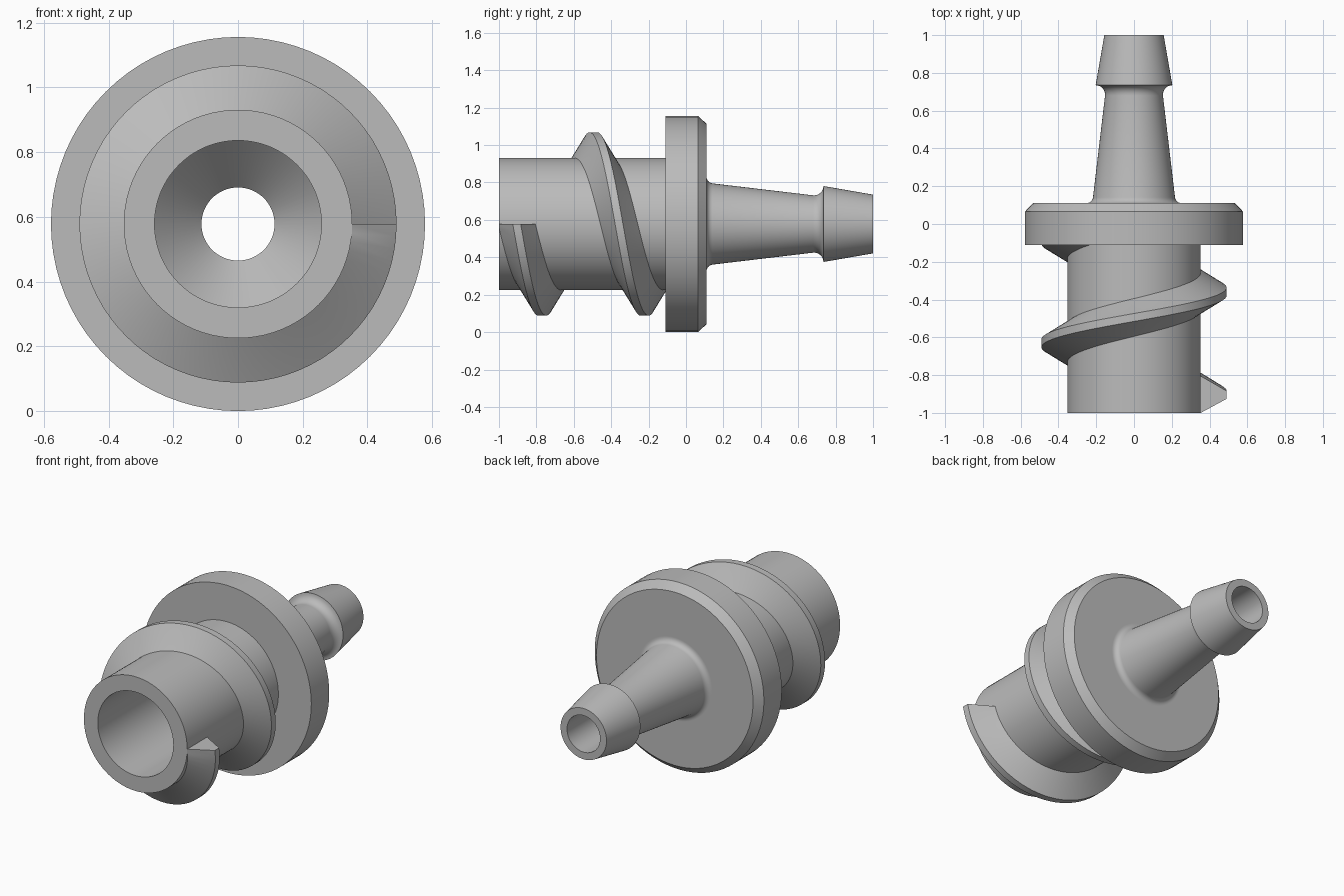
import bpy, bmesh
from math import sin, cos, pi, radians

SEGMENTS = 80
AXIS_Z = 0.578

if "Cube" in bpy.data.objects:
    bpy.data.objects.remove(bpy.data.objects["Cube"], do_unlink=True)

grey = bpy.data.materials.new("plain grey")
grey.use_nodes = True
colour = (0.5, 0.5, 0.5, 1)
grey.diffuse_color = colour
grey.node_tree.nodes["Principled BSDF"].inputs["Base Color"].default_value = colour


def arc(r, y, radius, start, end, steps=6):
    """Points of an arc in the (radius, y) plane, angles in degrees."""
    angles = [radians(start + (end - start) * i / steps) for i in range(steps + 1)]
    return [(r + radius * cos(a), y + radius * sin(a)) for a in angles]


def sweep(name, sections, loop):
    """Skin closed (radius, y, angle) sections around the y axis."""
    bm = bmesh.new()
    rings = [[bm.verts.new((r * cos(a), y, AXIS_Z + r * sin(a))) for r, y, a in s]
             for s in sections]
    n = len(rings[0])
    pairs = list(zip(rings, rings[1:]))
    if loop:
        pairs.append((rings[-1], rings[0]))
    else:
        bm.faces.new(rings[0])
        bm.faces.new(rings[-1])
    for a, b in pairs:
        for i in range(n):
            j = (i + 1) % n
            bm.faces.new((a[i], a[j], b[j], b[i]))
    bmesh.ops.recalc_face_normals(bm, faces=bm.faces)
    mesh = bpy.data.meshes.new(name)
    bm.to_mesh(mesh)
    bm.free()
    mesh.materials.append(grey)
    obj = bpy.data.objects.new(name, mesh)
    bpy.context.collection.objects.link(obj)
    bpy.ops.object.select_all(action='DESELECT')
    obj.select_set(True)
    bpy.context.view_layer.objects.active = obj
    bpy.ops.object.shade_smooth_by_angle(angle=radians(25))
    return obj


# Turned body: barrel, flange, tapered stem, barb and stepped bore
profile = [(0.258, -1), (0.353, -1), (0.353, -0.11), (0.578, -0.11),
           (0.578, 0.065), (0.535, 0.11), (0.256, 0.11)]
profile += arc(0.252, 0.145, 0.035, 270, 186)
profile += arc(0.203, 0.685, 0.05, 186, 90)
profile += [(0.157, 1), (0.113, 1), (0.113, -0.02), (0.258, -0.17)]
sweep("fitting_body",
      [[(r, y, 2 * pi * k / SEGMENTS) for r, y in profile] for k in range(SEGMENTS)],
      loop=True)

# Helical thread, running out inside the flange
PITCH, START = 0.547, -0.905
rib = [(0.335, -0.112), (0.353, -0.1), (0.49, -0.021),
       (0.49, 0.021), (0.353, 0.1), (0.335, 0.112)]
sections = []
for k in range(int(SEGMENTS * 1.75) + 1):
    turn = k / SEGMENTS
    centre = START + PITCH * turn
    sections.append([(r, min(max(centre + dy, -1 + 0.001 * (r < 0.35)), 0.05 + dy * 0.1),
                      -2 * pi * turn) for r, dy in rib])
sweep("screw_thread", sections, loop=False)
